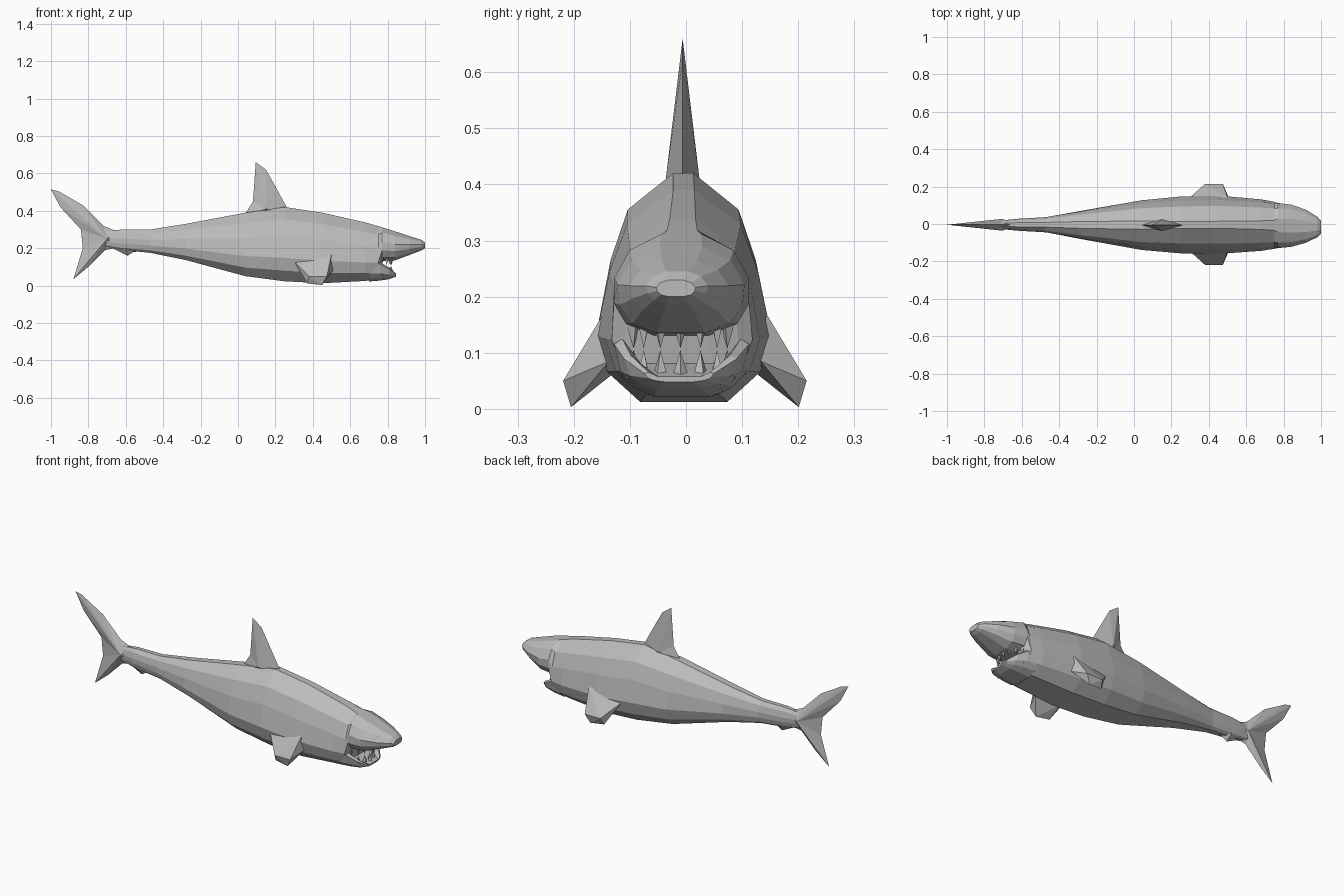
import bpy, bmesh, math
from mathutils import Vector

cube = bpy.data.objects.get("Cube")
if cube:
    bpy.data.objects.remove(cube)

grey = bpy.data.materials.new("shark_grey")
grey.use_nodes = True
COLOUR = (0.5, 0.5, 0.5, 1)
grey.diffuse_color = COLOUR
grey.node_tree.nodes["Principled BSDF"].inputs["Base Color"].default_value = COLOUR


def finish(bm, name):
    bmesh.ops.recalc_face_normals(bm, faces=bm.faces)
    mesh = bpy.data.meshes.new(name)
    bm.to_mesh(mesh)
    bm.free()
    mesh.materials.append(grey)
    obj = bpy.data.objects.new(name, mesh)
    bpy.context.collection.objects.link(obj)
    return obj


def loft(name, stations, thick, slim):
    """Skin rings; each station is x, bottom, top, half width, y centre, blend."""
    bm = bmesh.new()
    rings = []
    for x, low, high, wide, cy, t in stations:
        half = [Vector(a).lerp(Vector(b), t) for a, b in zip(thick, slim)]
        loop = half + [Vector((-p.x, p.y)) for p in reversed(half)]
        rings.append([bm.verts.new((x, cy + p.x * wide, low + p.y * (high - low))) for p in loop])
    n = len(rings[0])
    for a, b in zip(rings, rings[1:]):
        for i in range(n):
            j = (i + 1) % n
            bm.faces.new((a[i], a[j], b[j], b[i]))
    bm.faces.new(rings[0])
    bm.faces.new(rings[-1])
    return finish(bm, name)


def blade(name, outline, hub, half_thick, cy=-0.006):
    """Thin fin: an outline in the xz plane ridged up to a hub on both sides."""
    bm = bmesh.new()
    rim = [bm.verts.new((x, cy, z)) for x, z in outline]
    for side in (-1, 1):
        peak = bm.verts.new((hub[0], cy + side * half_thick, hub[1]))
        for i, v in enumerate(rim):
            bm.faces.new((v, rim[(i + 1) % len(rim)], peak))
    return finish(bm, name)


def hull(name, points):
    bm = bmesh.new()
    for p in points:
        bm.verts.new(p)
    bmesh.ops.convex_hull(bm, input=bm.verts)
    return finish(bm, name)


# Body and upper head: heavy low belly blending to a rounder snout and tail
belly = [(0.12, 1), (0.65, 0.84), (0.85, 0.62), (1, 0.33), (0.88, 0.16), (0.5, 0.02)]
snout = [(0.35, 1), (0.78, 0.84), (1, 0.55), (0.95, 0.32), (0.75, 0.1), (0.35, 0)]
loft("body", [
    (-0.72, 0.21, 0.29, 0.022, -0.004, 1),
    (-0.62, 0.19, 0.30, 0.032, -0.004, 1),
    (-0.47, 0.175, 0.30, 0.042, -0.004, 0.8),
    (-0.28, 0.135, 0.33, 0.078, -0.005, 0.5),
    (0.04, 0.045, 0.39, 0.134, -0.006, 0.2),
    (0.25, 0.015, 0.42, 0.152, -0.005, 0),
    (0.45, 0.005, 0.39, 0.156, -0.004, 0),
    (0.68, 0.02, 0.338, 0.139, -0.006, 0.2),
    (0.75, 0.03, 0.318, 0.128, -0.007, 0.4),
    (0.77, 0.13, 0.312, 0.125, -0.008, 0.7),
    (0.84, 0.135, 0.29, 0.115, -0.009, 0.9),
    (0.92, 0.165, 0.264, 0.088, -0.012, 1),
    (0.98, 0.188, 0.245, 0.055, -0.016, 1),
    (1.0, 0.2, 0.23, 0.035, -0.018, 1),
], belly, snout)

# Lower jaw: open scoop with a sunken floor
jaw = [(0.6, 0.55), (0.88, 1), (1, 0.9), (0.9, 0.4), (0.7, 0.15), (0.4, 0)]
loft("lower_jaw", [
    (0.70, 0.022, 0.125, 0.125, -0.006, 0),
    (0.76, 0.027, 0.125, 0.12, -0.008, 0),
    (0.81, 0.035, 0.095, 0.1, -0.01, 0),
    (0.845, 0.048, 0.065, 0.062, -0.012, 0),
], jaw, jaw)

# Teeth around both jaws
bm = bmesh.new()
for i in range(7):
    a = math.radians(-72 + 24 * i)
    x, y = 0.745 + 0.075 * math.cos(a), -0.01 + 0.088 * math.sin(a)
    for base, tip, r in ((0.055, 0.105, 0.015), (0.15, 0.108, 0.013)):
        ring = [bm.verts.new((x + r * math.cos(a + k * math.tau / 4),
                              y + r * math.sin(a + k * math.tau / 4), base)) for k in range(4)]
        point = bm.verts.new((x, y, tip))
        bm.faces.new(ring)
        for k in range(4):
            bm.faces.new((ring[k], ring[(k + 1) % 4], point))
finish(bm, "teeth")

# Mid-line fins
blade("dorsal_fin", [(0.03, 0.37), (0.08, 0.45), (0.095, 0.66), (0.15, 0.62),
                     (0.2, 0.53), (0.26, 0.42), (0.27, 0.38)], (0.15, 0.41), 0.03)
blade("tail_fin", [(-0.66, 0.295), (-0.72, 0.32), (-0.83, 0.43), (-0.96, 0.505), (-1, 0.515),
                   (-0.95, 0.42), (-0.84, 0.3), (-0.83, 0.2), (-0.88, 0.035),
                   (-0.8, 0.1), (-0.71, 0.19), (-0.66, 0.2)], (-0.7, 0.25), 0.032, -0.004)
blade("rear_belly_fin", [(-0.68, 0.205), (-0.59, 0.16), (-0.56, 0.18), (-0.5, 0.185),
                         (-0.55, 0.22)], (-0.6, 0.2), 0.028, -0.004)

# Paired side fins with blunt tips
for side, name in ((1, "left_side_fin"), (-1, "right_side_fin")):
    hull(name, [(x, side * y - 0.002, z) for x, y, z in (
        (0.5, 0.145, 0.17), (0.51, 0.135, 0.085), (0.3, 0.145, 0.13), (0.36, 0.125, 0.065),
        (0.37, 0.195, 0.012), (0.38, 0.217, 0.05), (0.45, 0.203, 0.003), (0.475, 0.217, 0.05))])
